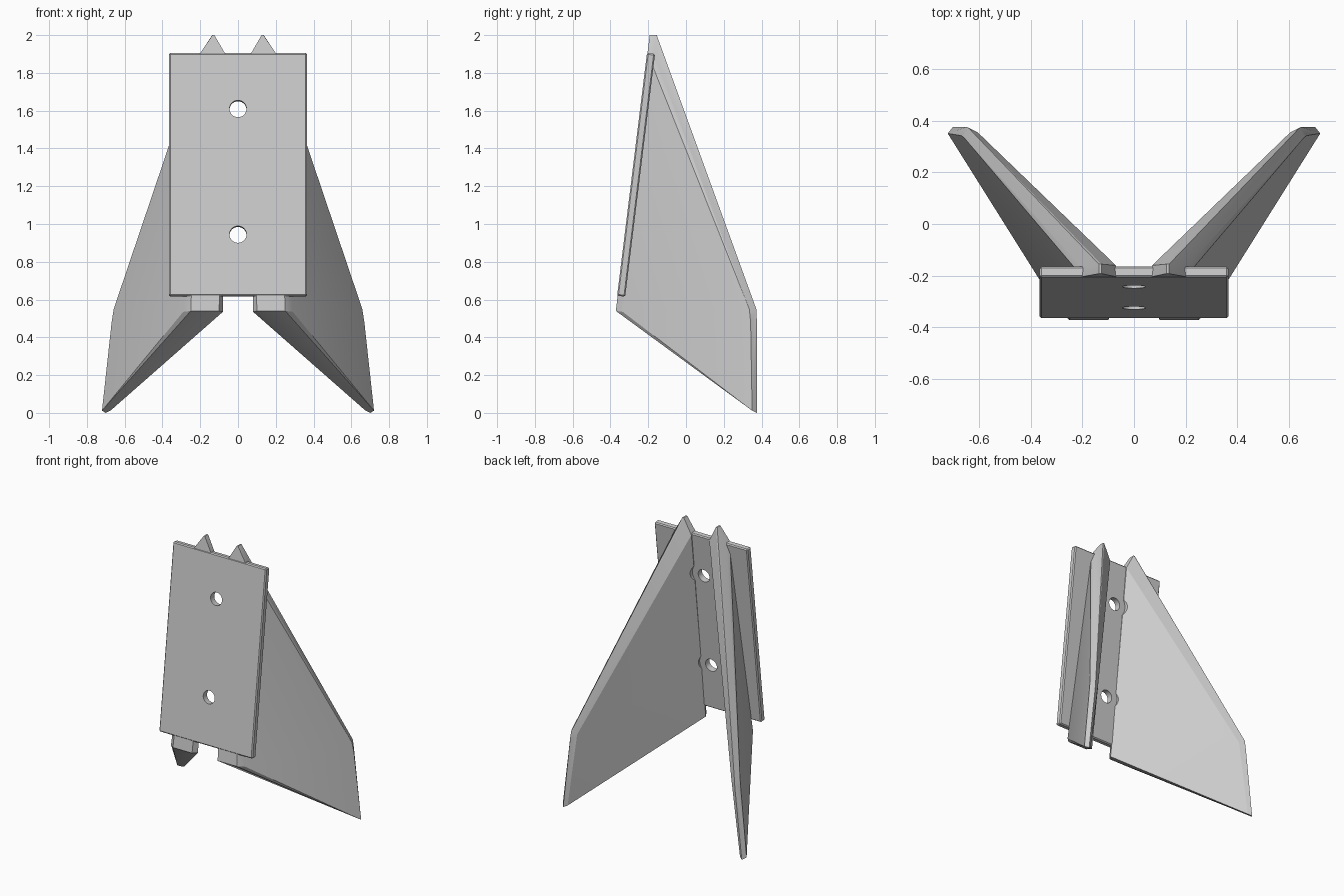
import bpy, bmesh, math
from mathutils import Matrix, Vector

cube = bpy.data.objects.get("Cube")
if cube:
    bpy.data.objects.remove(cube, do_unlink=True)

grey = bpy.data.materials.new("plain grey")
grey.use_nodes = True
colour = (0.6, 0.6, 0.6, 1)
grey.diffuse_color = colour
grey.node_tree.nodes["Principled BSDF"].inputs["Base Color"].default_value = colour

SLOPE = 0.123
TILT = Matrix.Rotation(-math.atan(SLOPE), 4, 'X')
THICK = 0.043
HOLES = (1.61, 0.945)


def front_y(z):
    """Depth of the leaning front plane at height z."""
    return -0.195 + (z - 2) * SLOPE


def on_plane(z, depth):
    """Frame on the leaning plane, moved back by depth."""
    return Matrix.Translation((0, front_y(z), z)) @ TILT @ Matrix.Translation((0, depth, 0))


def make(name, bm):
    bmesh.ops.recalc_face_normals(bm, faces=bm.faces)
    mesh = bpy.data.meshes.new(name)
    bm.to_mesh(mesh)
    bm.free()
    mesh.materials.append(grey)
    ob = bpy.data.objects.new(name, mesh)
    bpy.context.collection.objects.link(ob)
    return ob


def cylinder(name, z, radius, start, end):
    bm = bmesh.new()
    bmesh.ops.create_cone(bm, cap_ends=True, segments=32, radius1=radius, radius2=radius,
                          depth=end - start, matrix=on_plane(z, (start + end) / 2)
                          @ Matrix.Rotation(math.pi / 2, 4, 'X'))
    return make(name, bm)


def cut(ob, cutters):
    bpy.context.view_layer.objects.active = ob
    for cutter in cutters:
        mod = ob.modifiers.new("hole", 'BOOLEAN')
        mod.operation, mod.solver, mod.object = 'DIFFERENCE', 'EXACT', cutter
        bpy.ops.object.modifier_apply(modifier=mod.name)


# leaning mounting plate with softened edges
bm = bmesh.new()
height = 1.285 / math.cos(math.atan(SLOPE))
bmesh.ops.create_cube(bm, size=1, matrix=on_plane(1.263, THICK / 2)
                      @ Matrix.Diagonal((0.73, THICK, height, 1)))
bmesh.ops.bevel(bm, geom=bm.edges[:], offset=0.007, segments=1, affect='EDGES')
plate = make("mounting_plate", bm)

# spread fins: thick root in the plate, thin ridged trailing edge
root = [(0.125, 2.0), (0.135, 2.0), (0.07, 1.905), (0.2, 1.905), (0.1, 0.54), (0.25, 0.54)]
body = [(0.126, -0.155, 2.0), (0.136, -0.155, 2.0),      # spike top
        (0.07, -0.16, 1.89), (0.205, -0.165, 1.885),     # upper root
        (0.08, -0.335, 0.535), (0.29, -0.335, 0.535),    # lower root
        (0.605, 0.355, 0.53), (0.64, 0.372, 0.55), (0.658, 0.335, 0.55),
        (0.646, 0.375, 0.49), (0.669, 0.342, 0.48),      # trailing corner
        (0.675, 0.36, 0.012), (0.70, 0.375, 0), (0.72, 0.35, 0.012)]
points = [(x, front_y(z) + 0.003, z) for x, z in root] + body
fins = []
for side, name in ((1, "left_fin"), (-1, "right_fin")):
    bm = bmesh.new()
    for x, y, z in points:
        bm.verts.new((x * side, y, z))
    hull = bmesh.ops.convex_hull(bm, input=bm.verts[:])
    loose = [v for v in bm.verts if not v.link_faces]
    bmesh.ops.delete(bm, geom=loose, context='VERTS')
    bmesh.ops.dissolve_limit(bm, angle_limit=math.radians(1), verts=bm.verts[:], edges=bm.edges[:])
    fins.append(make(name, bm))

# bolt holes in the plate and wider clearance behind them
bolts = [cylinder("bolt_cutter", z, 0.045, -0.1, 0.2) for z in HOLES]
clearances = [cylinder("clearance_cutter", z, 0.09, THICK - 0.002, 0.4) for z in HOLES]
cut(plate, bolts)
for fin in fins:
    cut(fin, clearances)
for helper in bolts + clearances:
    bpy.data.objects.remove(helper, do_unlink=True)

# smooth shading with sharp edges kept
bpy.ops.object.select_all(action='DESELECT')
for ob in [plate] + fins:
    ob.select_set(True)
bpy.context.view_layer.objects.active = plate
bpy.ops.object.shade_smooth_by_angle(angle=math.radians(20))
